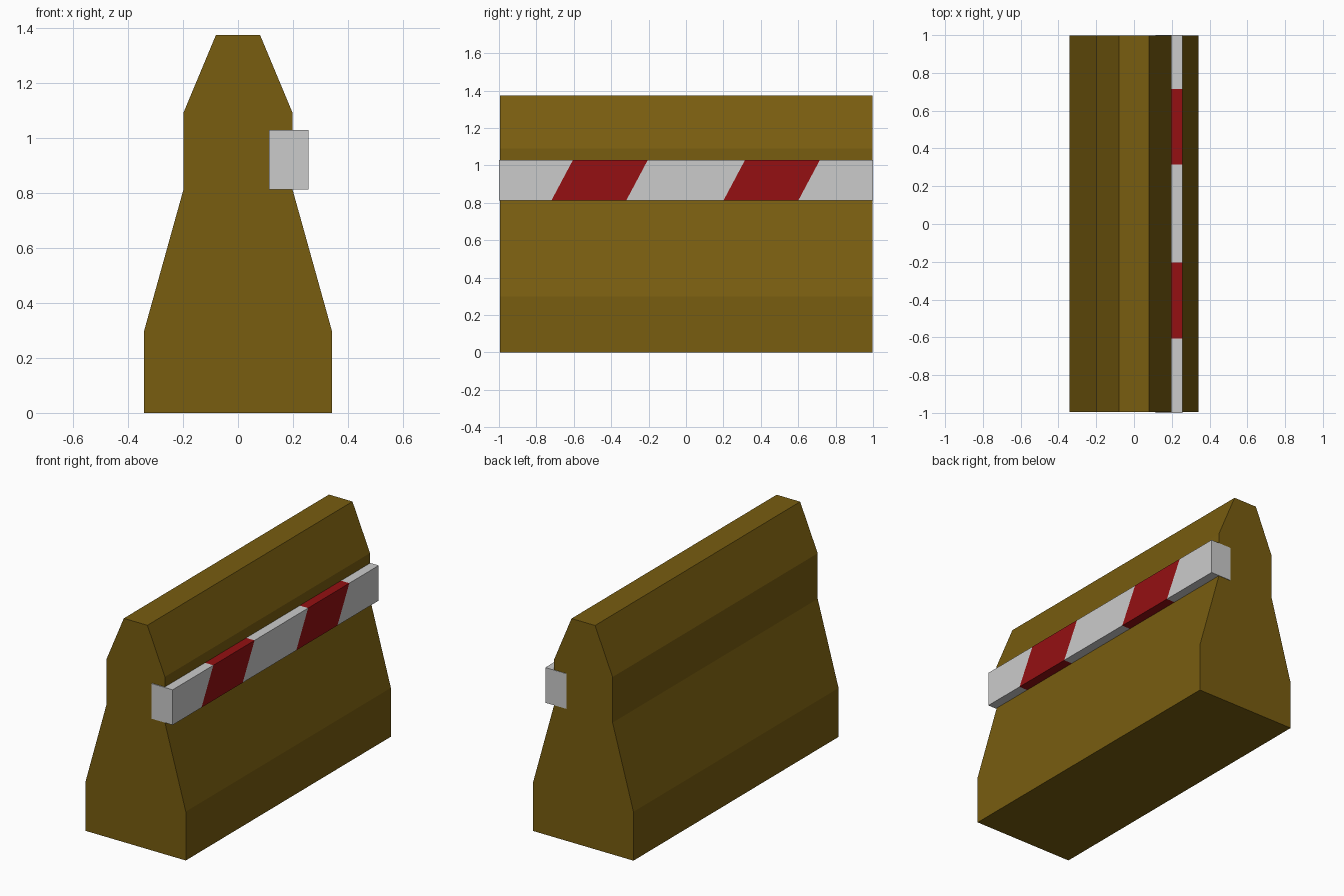
import bpy, bmesh
from mathutils import Vector

if "Cube" in bpy.data.objects:
    bpy.data.objects.remove(bpy.data.objects["Cube"])


def material(name, rgb):
    mat = bpy.data.materials.new(name)
    mat.diffuse_color = (*rgb, 1.0)
    mat.use_nodes = True
    mat.node_tree.nodes["Principled BSDF"].inputs["Base Color"].default_value = mat.diffuse_color
    return mat


def prism(profile, y0, y1):
    """Extrude an (x, z) outline along y."""
    bm = bmesh.new()
    face = bm.faces.new([bm.verts.new((x, y0, z)) for x, z in profile])
    ext = bmesh.ops.extrude_face_region(bm, geom=[face])
    verts = [v for v in ext["geom"] if isinstance(v, bmesh.types.BMVert)]
    bmesh.ops.translate(bm, verts=verts, vec=(0, y1 - y0, 0))
    bmesh.ops.recalc_face_normals(bm, faces=bm.faces)
    return bm


def finish(name, bm, *mats):
    mesh = bpy.data.meshes.new(name)
    bm.to_mesh(mesh)
    bm.free()
    obj = bpy.data.objects.new(name, mesh)
    bpy.context.collection.objects.link(obj)
    for mat in mats:
        mesh.materials.append(mat)
    return obj


brown = material("barrier_brown", (0.188, 0.109, 0.005))
white = material("rail_white", (0.8, 0.8, 0.8))
red = material("rail_red", (0.299, 0.005, 0.006))

# Barrier body: mirrored half profile
half = [(0.341, 0.0), (0.341, 0.30), (0.199, 0.81), (0.199, 1.09), (0.08, 1.375)]
profile = half + [(-x, z) for x, z in reversed(half)]
finish("barrier_body", prism(profile, -0.994, 0.997), brown)

# Striped rail: a box cut by slanted planes
z0, z1, slant = 0.812, 1.028, 0.115
rail = prism([(0.113, z0), (0.256, z0), (0.256, z1), (0.113, z1)], -1.0, 1.0)
stripes = [(-0.72, -0.32), (0.20, 0.60)]
for y in (edge for stripe in stripes for edge in stripe):
    bmesh.ops.bisect_plane(rail, geom=rail.verts[:] + rail.edges[:] + rail.faces[:],
                           plane_co=(0, y, z0),
                           plane_no=Vector((0, z1 - z0, -slant)).normalized())

# Red stripes: faces lying between each pair of cuts
for f in rail.faces:
    c = f.calc_center_median()
    base_y = c.y - slant * (c.z - z0) / (z1 - z0)
    f.material_index = int(any(a < base_y < b for a, b in stripes))
finish("striped_rail", rail, white, red)
